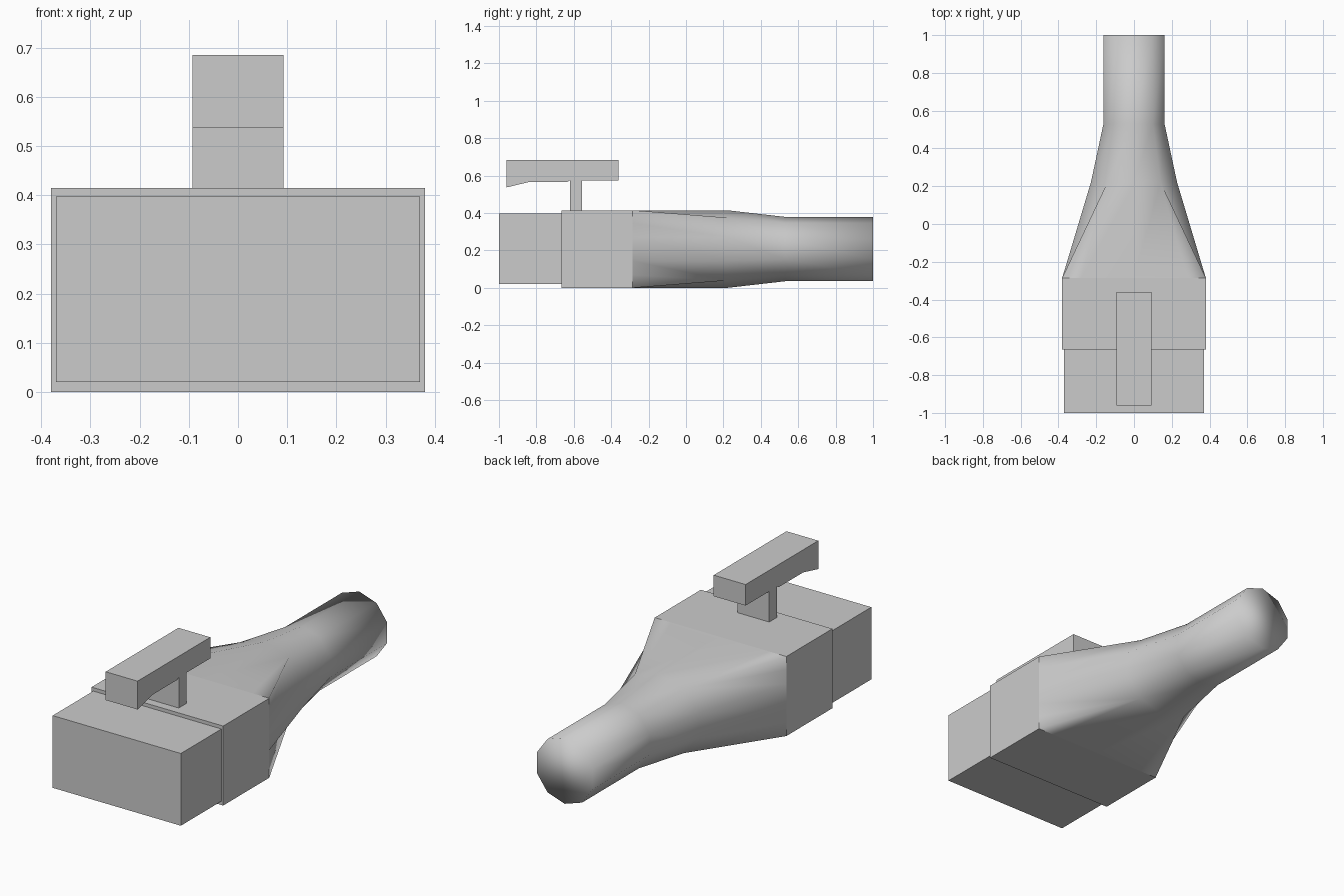
import bpy, bmesh
from math import cos, sin, radians

cube = bpy.data.objects.get("Cube")
if cube:
    bpy.data.objects.remove(cube, do_unlink=True)

grey = bpy.data.materials.new("plain grey")
grey.use_nodes = True
COLOUR = (0.6, 0.6, 0.6, 1)
grey.diffuse_color = COLOUR
grey.node_tree.nodes["Principled BSDF"].inputs["Base Color"].default_value = COLOUR


def finish(bm, name, smooth=False):
    bmesh.ops.recalc_face_normals(bm, faces=bm.faces)
    for f in bm.faces:
        f.smooth = smooth
    mesh = bpy.data.meshes.new(name)
    bm.to_mesh(mesh)
    bm.free()
    mesh.materials.append(grey)
    obj = bpy.data.objects.new(name, mesh)
    bpy.context.collection.objects.link(obj)
    return obj


def extrude_profile(name, profile, half_width):
    """Extrude a (y, z) outline across x."""
    bm = bmesh.new()
    face = bm.faces.new([bm.verts.new((-half_width, y, z)) for y, z in profile])
    new = bmesh.ops.extrude_face_region(bm, geom=[face])["geom"]
    verts = [v for v in new if isinstance(v, bmesh.types.BMVert)]
    bmesh.ops.translate(bm, verts=verts, vec=(2 * half_width, 0, 0))
    return finish(bm, name)


def block(name, half_width, y0, y1, z0, z1):
    return extrude_profile(name, [(y0, z0), (y1, z0), (y1, z1), (y0, z1)], half_width)


# Rectangular housing and its slightly smaller front section
W, H, MID, SEAM = 0.38, 0.415, 0.2075, -0.285
block("housing", W, -0.665, SEAM, 0, H)
block("front_section", 0.37, -1, -0.665, 0.02, 0.397)

# T-shaped handle with a drooping front lip
extrude_profile("handle", [
    (-0.96, 0.537), (-0.835, 0.567), (-0.635, 0.567), (-0.62, 0.575),
    (-0.62, H), (-0.555, H), (-0.555, 0.575), (-0.36, 0.575),
    (-0.36, 0.685), (-0.96, 0.685)], 0.092)

# Ten-sided neck, lofted from the rectangular housing to a round tube
SIDES = 10
bm = bmesh.new()


def ring(y, rx, rz):
    angles = [radians(90 - 360 / SIDES * i) for i in range(SIDES)]
    return [bm.verts.new((rx * cos(a), y, MID + rz * sin(a))) for a in angles]


rings = [ring(0.22, 0.24, MID), ring(0.53, 0.17, 0.172), ring(1, 0.17, 0.172)]
for a, b in zip(rings, rings[1:]):
    for i in range(SIDES):
        j = (i + 1) % SIDES
        bm.faces.new((a[i], a[j], b[j], b[i]))
bm.faces.new(rings[-1])

# Each housing-edge point is paired with the ring vertex it runs to
quarter = [(0, MID, 0), (0.28, MID, 1), (W, MID, 1), (W, 0.138, 1), (W, 0.064, 2)]
half = quarter + [(x, -z, 5 - k) for x, z, k in reversed(quarter)]
edge = half + [(-x, z, SIDES - k) for x, z, k in reversed(half[1:-1])]
base = [(bm.verts.new((x, SEAM, MID + z)), rings[0][k % SIDES]) for x, z, k in edge]
for (p, r), (q, s) in zip(base, base[1:] + base[:1]):
    bm.faces.new((p, q, r) if r is s else (p, q, s, r))
finish(bm, "neck", smooth=True)
